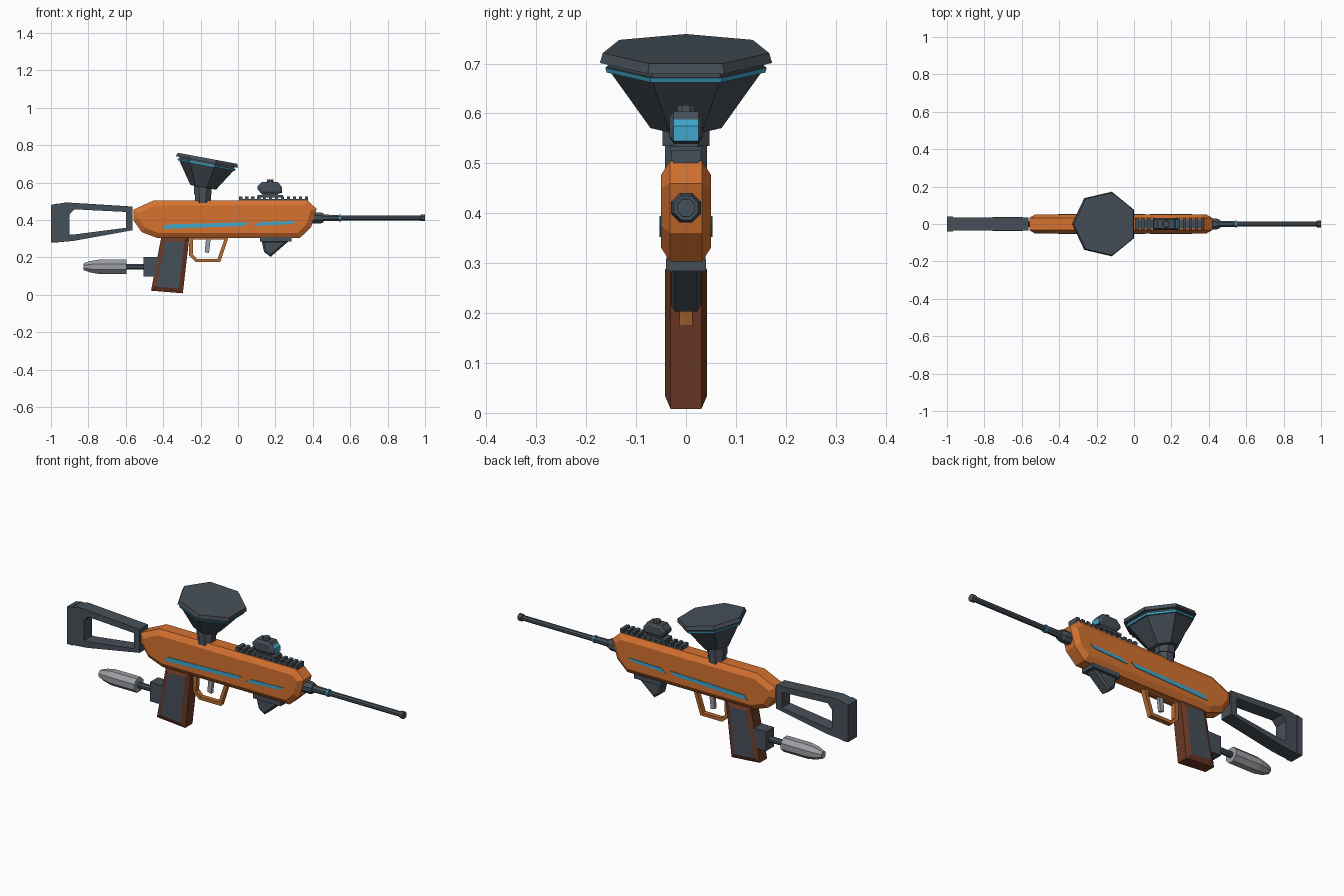
import bpy, bmesh
from math import cos, sin, pi, radians
from mathutils import Matrix, Vector

cube = bpy.data.objects.get("Cube")
if cube:
    bpy.data.objects.remove(cube, do_unlink=True)


def material(name, rgb):
    m = bpy.data.materials.new(name)
    m.use_nodes = True
    m.diffuse_color = (*rgb, 1)
    m.node_tree.nodes["Principled BSDF"].inputs["Base Color"].default_value = (*rgb, 1)
    return m


ORANGE = material("orange", (0.67, 0.17, 0.03))
GREY = material("slate grey", (0.062, 0.08, 0.098))
BLUE = material("bright blue", (0.05, 0.39, 0.6))
BROWN = material("dark brown", (0.15, 0.04, 0.018))
TAN = material("brown orange", (0.48, 0.15, 0.03))
SILVER = material("light grey", (0.33, 0.34, 0.36))


def finish(name, bm, mats, rule=None):
    """Turn a bmesh into an object, colouring faces by an optional rule."""
    bmesh.ops.recalc_face_normals(bm, faces=bm.faces)
    if rule:
        for f in bm.faces:
            f.material_index = int(rule(f))
    me = bpy.data.meshes.new(name)
    bm.to_mesh(me)
    bm.free()
    ob = bpy.data.objects.new(name, me)
    for m in mats:
        me.materials.append(m)
    bpy.context.collection.objects.link(ob)
    return ob


def slab(name, profile, half, mats, inset=0, depth=0, y=0, rule=None):
    """Side profile (x, z) extruded across y, with optional chamfered sides."""
    bm = bmesh.new()
    a, b = [[bm.verts.new((x, y + s * half, z)) for x, z in profile] for s in (-1, 1)]
    caps = [bm.faces.new(a), bm.faces.new(b)]
    n = len(a)
    for i in range(n):
        j = (i + 1) % n
        bm.faces.new((a[i], a[j], b[j], b[i]))
    bmesh.ops.recalc_face_normals(bm, faces=bm.faces)
    if inset:
        bmesh.ops.inset_individual(bm, faces=caps, thickness=inset, depth=depth,
                                   use_even_offset=True)
    return finish(name, bm, mats, rule)


def box(name, x0, x1, z0, z1, half, mat):
    return slab(name, [(x0, z0), (x1, z0), (x1, z1), (x0, z1)], half, [mat])


def frame(name, outer, inner, half, mat):
    """Closed frame between two matching side profiles."""
    bm = bmesh.new()
    loops = [[bm.verts.new((x, s * half, z)) for x, z in p]
             for p, s in ((outer, -1), (outer, 1), (inner, 1), (inner, -1))]
    n = len(outer)
    for k in range(4):
        p, q = loops[k], loops[(k + 1) % 4]
        for i in range(n):
            j = (i + 1) % n
            bm.faces.new((p[i], p[j], q[j], q[i]))
    return finish(name, bm, [mat])


def turned(name, rings, sides, origin, tilt, mats, phase=0, rule=None):
    """Faceted turned part from (distance, radius) rings along a tilted axis."""
    bm = bmesh.new()
    loops = [[bm.verts.new((r * cos(phase + 2 * pi * i / sides),
                            r * sin(phase + 2 * pi * i / sides), t))
              for i in range(sides)] for t, r in rings]
    for p, q in zip(loops, loops[1:]):
        for i in range(sides):
            j = (i + 1) % sides
            bm.faces.new((p[i], p[j], q[j], q[i]))
    bm.faces.new(loops[0])
    bm.faces.new(loops[-1])
    ob = finish(name, bm, mats, rule)
    ob.matrix_world = Matrix.Translation(Vector(origin)) @ Matrix.Rotation(radians(tilt), 4, 'Y')
    return ob


# Main body with chamfered sides
slab("body", [(-0.56, 0.455), (-0.56, 0.4), (-0.515, 0.335), (-0.43, 0.303), (0.33, 0.303),
              (0.39, 0.36), (0.42, 0.46), (0.37, 0.505), (-0.45, 0.505)],
     0.032, [ORANGE], 0.028, 0.018)

# Side stripes on both sides
for side, label in ((1, "left"), (-1, "right")):
    slab(label + "_long_stripe", [(-0.405, 0.352), (-0.385, 0.376), (0.06, 0.388), (0.03, 0.368)],
         0.003, [BLUE], y=side * 0.05)
    slab(label + "_short_stripe", [(0.085, 0.368), (0.115, 0.388), (0.31, 0.395), (0.285, 0.378)],
         0.003, [BLUE], y=side * 0.05)

# Shoulder stock
frame("stock",
      [(-0.97, 0.485), (-0.92, 0.494), (-0.565, 0.472), (-0.565, 0.345), (-0.88, 0.288), (-0.97, 0.28)],
      [(-0.9, 0.43), (-0.875, 0.457), (-0.6, 0.443), (-0.6, 0.358), (-0.88, 0.322), (-0.9, 0.322)],
      0.036, GREY)
slab("butt_pad", [(-1, 0.48), (-0.967, 0.488), (-0.967, 0.278), (-1, 0.28)], 0.039, [GREY])

# Grip with side panels
slab("grip", [(-0.41, 0.31), (-0.26, 0.31), (-0.295, 0.008), (-0.465, 0.022)],
     0.031, [BROWN, GREY], 0.024, 0.011, rule=lambda f: abs(f.normal.y) > 0.98)

# Trigger and guard
frame("trigger_guard",
      [(-0.26, 0.31), (-0.05, 0.31), (-0.095, 0.174), (-0.225, 0.174), (-0.262, 0.21)],
      [(-0.24, 0.295), (-0.074, 0.295), (-0.109, 0.191), (-0.218, 0.191), (-0.242, 0.216)],
      0.013, TAN)
slab("trigger", [(-0.17, 0.31), (-0.145, 0.31), (-0.155, 0.222), (-0.178, 0.228)], 0.009, [SILVER])

# Gas tank behind the grip
box("tank_block", -0.505, -0.42, 0.098, 0.202, 0.034, GREY)
turned("tank_rod", [(-0.61, 0.016), (-0.5, 0.016)], 8, (0, 0, 0.15), 90, [GREY], pi / 8)
turned("gas_tank", [(-0.825, 0.02), (-0.79, 0.033), (-0.745, 0.041), (-0.595, 0.041)],
       8, (0, 0, 0.15), 90, [SILVER], pi / 8)

# Front hand stop
slab("hand_stop", [(0.125, 0.29), (0.275, 0.29), (0.175, 0.203), (0.14, 0.228)],
     0.022, [GREY], 0.01, 0.008)
box("hand_stop_rim", 0.118, 0.285, 0.284, 0.308, 0.04, GREY)

# Barrel, facing +x
turned("barrel", [(0.38, 0.032), (0.44, 0.032), (0.457, 0.026), (0.457, 0.019), (0.545, 0.017),
                  (0.545, 0.014), (0.975, 0.014), (0.978, 0.019), (1, 0.019)],
       8, (0, 0, 0.411), 90, [GREY], pi / 8)
turned("barrel_ring", [(0.539, 0.02), (0.55, 0.02)], 8, (0, 0, 0.411), 90, [BLUE], pi / 8)

# Accessory rail with teeth
box("rail", 0.005, 0.375, 0.5, 0.513, 0.025, GREY)
teeth = 12
for i in range(teeth):
    x = 0.005 + i * 0.032
    box(f"rail_tooth_{i + 1}", x, x + 0.018, 0.505, 0.526, 0.03, GREY)

# Sight with blue lens on the +x end
box("sight_foot", 0.105, 0.24, 0.52, 0.534, 0.032, GREY)
box("sight_neck", 0.13, 0.215, 0.53, 0.55, 0.024, GREY)
slab("sight", [(0.105, 0.565), (0.105, 0.58), (0.128, 0.604), (0.213, 0.604), (0.225, 0.588),
               (0.236, 0.575), (0.236, 0.545), (0.215, 0.54), (0.125, 0.54)],
     0.025, [GREY, BLUE], 0.012, 0.008,
     rule=lambda f: f.normal.x > 0.5 and abs(f.normal.y) < 0.1
     and f.calc_center_median().z < 0.59)
turned("sight_knob", [(0.6, 0.021), (0.617, 0.018)], 8, (0.172, 0, 0), 0, [GREY], pi / 8)

# Feed neck
turned("feed_neck", [(0.49, 0.046), (0.535, 0.046), (0.535, 0.051), (0.585, 0.051)],
       8, (-0.188, 0, 0), 0, [GREY], pi / 8)

# Tilted seven-sided hopper with a blue band
turned("hopper", [(-0.157, 0.073), (-0.04, 0.155), (-0.04, 0.163), (-0.03, 0.166), (-0.03, 0.158),
                  (-0.02, 0.158), (-0.02, 0.177), (0, 0.171)],
       7, (-0.154, 0, 0.728), 10.5, [GREY, BLUE], pi,
       rule=lambda f: -0.038 < f.calc_center_median().z < -0.032)
